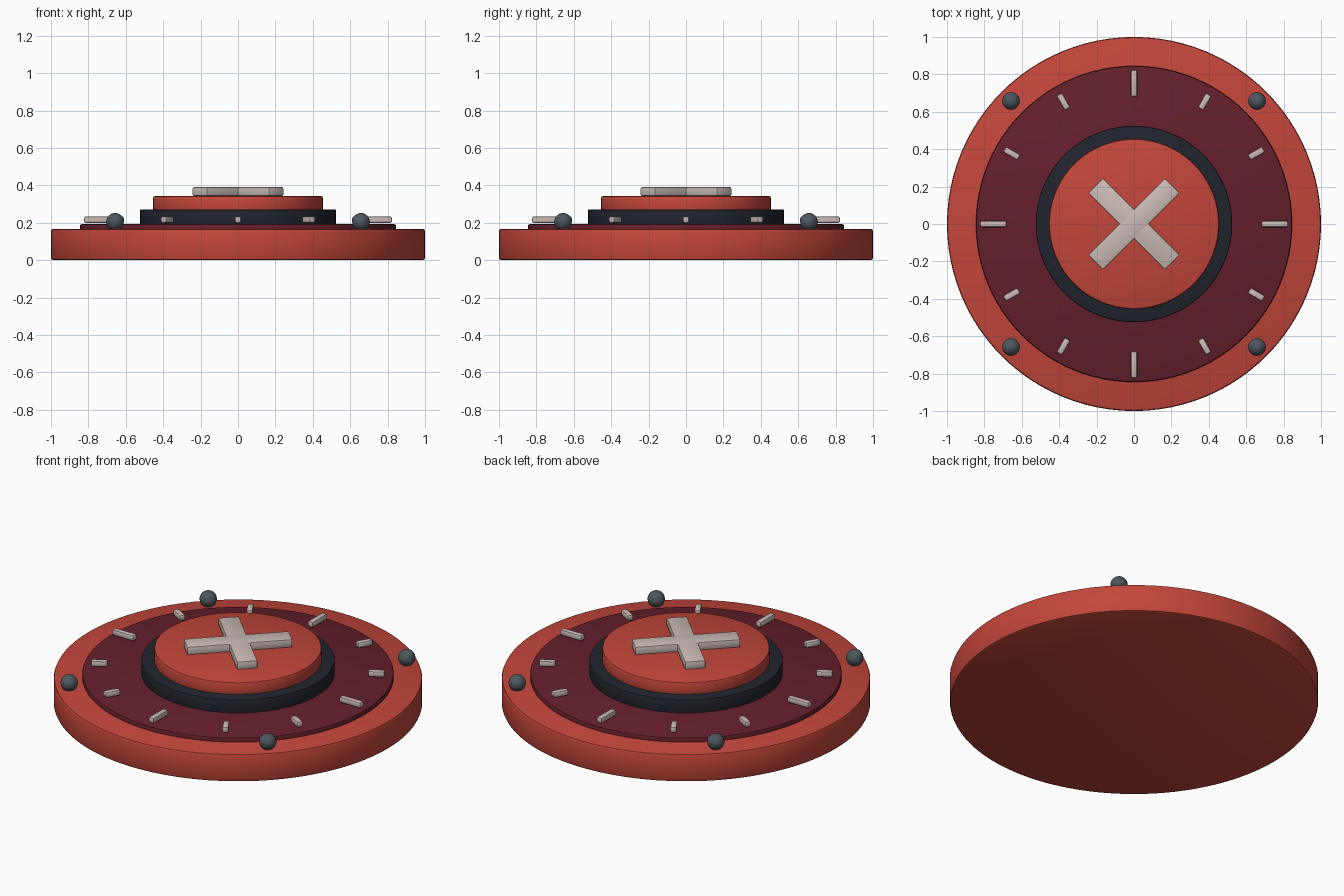
import bpy
from math import radians, cos, sin

cube = bpy.data.objects.get("Cube")
if cube:
    bpy.data.objects.remove(cube, do_unlink=True)


def material(name, rgb):
    mat = bpy.data.materials.new(name)
    mat.use_nodes = True
    colour = (*rgb, 1)
    mat.diffuse_color = colour
    mat.node_tree.nodes["Principled BSDF"].inputs["Base Color"].default_value = colour
    return mat


RED = material("warm red", (0.55, 0.062, 0.043))
MAROON = material("deep maroon", (0.130, 0.014, 0.025))
NAVY = material("dark navy", (0.015, 0.018, 0.027))
IVORY = material("pale ivory", (0.60, 0.50, 0.47))
STEEL = material("slate grey", (0.075, 0.095, 0.115))


def finish(name, mat, bevel=0.0, segments=2):
    """Name and colour the active part, then soften its edges."""
    obj = bpy.context.object
    obj.name = name
    obj.data.materials.append(mat)
    bpy.ops.object.transform_apply(location=False, rotation=False, scale=True)
    if bevel:
        mod = obj.modifiers.new("soft_edges", "BEVEL")
        mod.width = bevel
        mod.segments = segments
        mod.limit_method = "ANGLE"
        mod.angle_limit = radians(40)
        bpy.ops.object.modifier_apply(modifier=mod.name)
    bpy.ops.object.shade_smooth_by_angle(angle=radians(35))
    return obj


def disc(name, radius, bottom, top, mat, bevel):
    bpy.ops.mesh.primitive_cylinder_add(
        vertices=96, radius=radius, depth=top - bottom, location=(0, 0, (bottom + top) / 2))
    return finish(name, mat, bevel)


def bar(name, centre_radius, angle, z, size, mat, bevel):
    """Box whose length points outwards at the given angle."""
    a = radians(angle)
    bpy.ops.mesh.primitive_cube_add(
        size=1, location=(centre_radius * cos(a), centre_radius * sin(a), z), rotation=(0, 0, a))
    bpy.context.object.scale = size
    return finish(name, mat, bevel)


# Stacked round body
disc("base", 1.0, 0.0, 0.167, RED, 0.013)
disc("dial_plate", 0.845, 0.14, 0.193, MAROON, 0.010)
disc("button_collar", 0.525, 0.17, 0.272, NAVY, 0.008)
disc("button", 0.455, 0.25, 0.343, RED, 0.012)

# Raised cross on the button
for side, angle in (("a", 45), ("b", -45)):
    bar(f"cross_bar_{side}", 0, angle, 0.367, (0.58, 0.113, 0.048), IVORY, 0.007)

# Dial marks, longer at each quarter
for i in range(12):
    major = i % 3 == 0
    length = 0.142 if major else 0.09
    bar(f"dial_mark_{i + 1}", 0.752 if major else 0.755, i * 30, 0.217,
        (length, 0.035, 0.035), IVORY, 0.010)

# Round studs on the rim
for i in range(4):
    a = radians(45 + 90 * i)
    bpy.ops.mesh.primitive_uv_sphere_add(
        segments=32, ring_count=16, radius=0.047, location=(0.93 * cos(a), 0.93 * sin(a), 0.205))
    finish(f"rim_stud_{i + 1}", STEEL)
